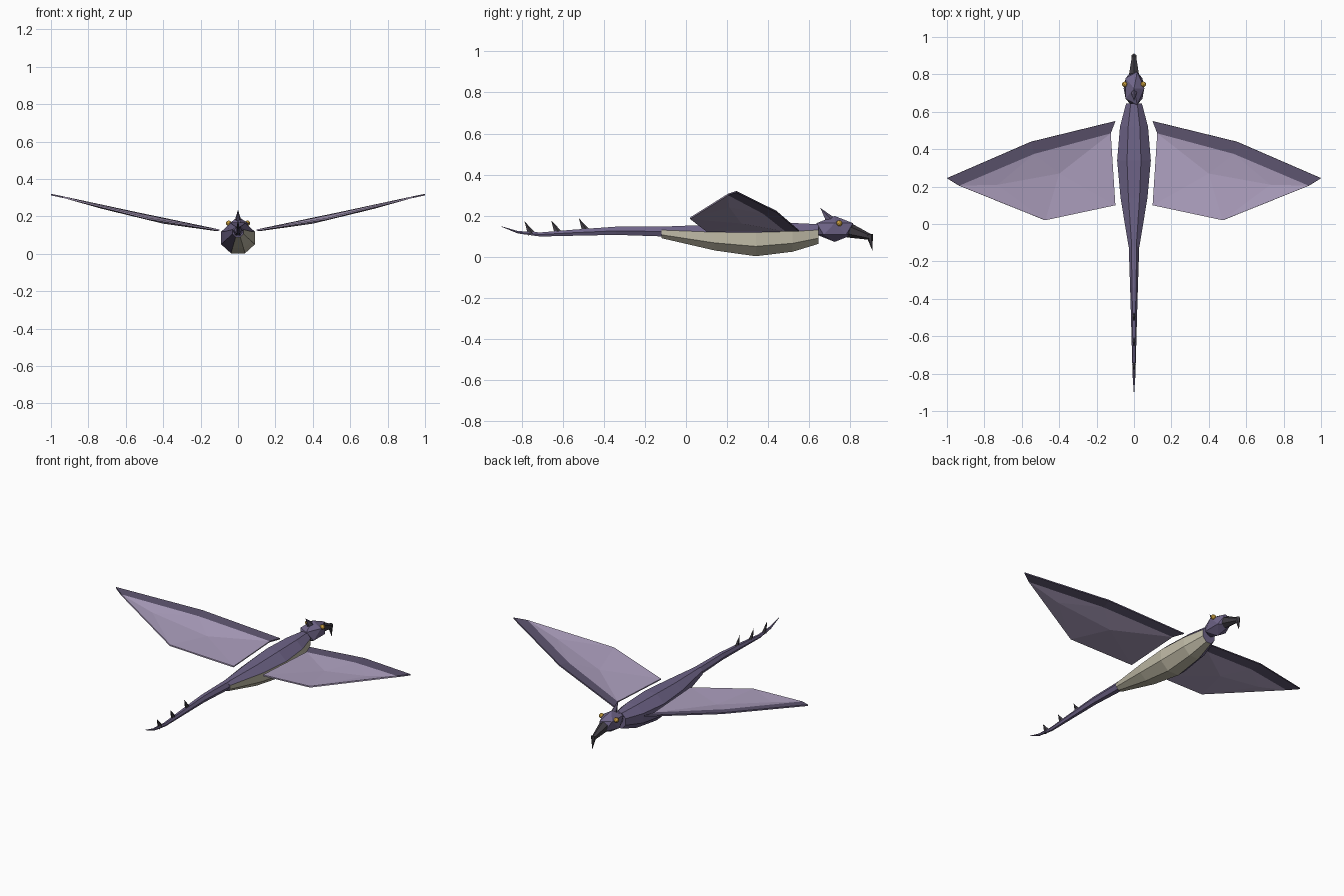
import bpy, bmesh, math
from mathutils import Vector

if "Cube" in bpy.data.objects:
    bpy.data.objects.remove(bpy.data.objects["Cube"])


def material(name, rgb):
    m = bpy.data.materials.new(name)
    m.diffuse_color = (*rgb, 1)
    m.use_nodes = True
    m.node_tree.nodes["Principled BSDF"].inputs["Base Color"].default_value = m.diffuse_color
    return m


HIDE = material("hide", (0.16, 0.13, 0.25))
BELLY = material("belly", (0.52, 0.49, 0.38))
SKIN = material("membrane", (0.42, 0.35, 0.52))
EDGE = material("wing_edge", (0.11, 0.09, 0.16))
HORN = material("horn", (0.05, 0.045, 0.055))
GOLD = material("gold", (0.6, 0.35, 0.05))


def finish(name, bm, mats):
    bmesh.ops.recalc_face_normals(bm, faces=bm.faces)
    me = bpy.data.meshes.new(name)
    bm.to_mesh(me)
    bm.free()
    for m in mats:
        me.materials.append(m)
    ob = bpy.data.objects.new(name, me)
    bpy.context.collection.objects.link(ob)
    return ob


def loft(name, stations, sides, mats, belly_faces=()):
    """Stations along y: (y, z centre, half width, half height), flat side down."""
    bm = bmesh.new()
    k = 1 / math.cos(math.pi / sides)
    rings = []
    for y, z, w, h in stations:
        ring = []
        for i in range(sides):
            a = -math.pi / 2 + (i + 0.5) * 2 * math.pi / sides
            ring.append(bm.verts.new((k * w * math.cos(a), y, z + k * h * math.sin(a))))
        rings.append(ring)
    for p, q in zip(rings, rings[1:]):
        for i in range(sides):
            j = (i + 1) % sides
            f = bm.faces.new((p[i], p[j], q[j], q[i]))
            f.material_index = 1 if i in belly_faces else 0
    bm.faces.new(rings[0])
    bm.faces.new(rings[-1])
    return finish(name, bm, mats)


def spike(name, base, tip, r1, r2, sides, mat, x_scale=1.0):
    """Tapered cone from base to tip, optionally thinned in x."""
    bm = bmesh.new()
    a, b = Vector(base), Vector(tip)
    d = b - a
    bmesh.ops.create_cone(bm, cap_ends=True, segments=sides, radius1=r1, radius2=r2, depth=d.length)
    rot = Vector((0, 0, 1)).rotation_difference(d)
    for v in bm.verts:
        v.co = rot @ v.co
        v.co.x *= x_scale
        v.co += (a + b) / 2
    return finish(name, bm, [mat])


def ball(name, centre, radii, detail, mat):
    bm = bmesh.new()
    bmesh.ops.create_icosphere(bm, subdivisions=detail, radius=1)
    for v in bm.verts:
        v.co = Vector(c + r * p for c, r, p in zip(centre, radii, v.co))
    return finish(name, bm, [mat])


# Body with a pale belly on the lowest three sides
loft("body", [(-0.12, 0.118, 0.029, 0.028), (0.14, 0.093, 0.072, 0.063),
              (0.34, 0.084, 0.09, 0.082), (0.52, 0.094, 0.075, 0.07),
              (0.645, 0.11, 0.042, 0.048)], 8, [HIDE, BELLY], (7, 0, 1))

# Tail, sweeping up at the tip
loft("tail", [(-0.10, 0.122, 0.025, 0.024), (-0.34, 0.126, 0.018, 0.02),
              (-0.54, 0.117, 0.013, 0.015), (-0.71, 0.108, 0.009, 0.01),
              (-0.82, 0.119, 0.006, 0.006), (-0.9, 0.147, 0.001, 0.001)], 6, [HIDE])

# Tail spikes
for n, (y, z, top) in enumerate([(-0.49, 0.125, 0.187), (-0.625, 0.115, 0.177), (-0.755, 0.11, 0.172)]):
    spike(f"tail_spike_{n + 1}", (0, y, z), (0, y - 0.032, top), 0.02, 0, 5, HORN, 0.5)

# Head, crest, hooked beak and eyes
ball("head", (0, 0.725, 0.135), (0.062, 0.104, 0.063), 1, HIDE)
spike("crest", (0, 0.705, 0.172), (0, 0.655, 0.237), 0.026, 0, 5, EDGE, 0.7)
spike("beak", (0, 0.795, 0.128), (0, 0.9, 0.095), 0.036, 0.014, 6, HORN, 0.85)
spike("beak_hook", (0, 0.894, 0.108), (0, 0.908, 0.03), 0.018, 0, 6, HORN, 0.85)
for side, s in (("left", -1), ("right", 1)):
    ball(f"{side}_eye", (s * 0.05, 0.747, 0.163), (0.015,) * 3, 2, GOLD)

# Wings: dark leading edge strip plus sagging membrane, mirrored across x
bm = bmesh.new()
L0, L1, L2, R0, S1, S2, T, R1, A, B = [bm.verts.new(p) for p in (
    (0.10, 0.55, 0.126), (0.55, 0.44, 0.22), (1.0, 0.245, 0.316),
    (0.125, 0.485, 0.126), (0.535, 0.375, 0.213), (0.935, 0.205, 0.303),
    (0.475, 0.02, 0.187), (0.10, 0.10, 0.126),
    (0.40, 0.27, 0.165), (0.73, 0.21, 0.245))]
for f in ((L0, R0, S1, L1), (L1, S1, S2, L2)):
    bm.faces.new(f).material_index = 1
for f in ((R0, R1, A), (R0, A, S1), (S1, A, B), (S1, B, S2), (S2, B, T), (T, B, A), (T, A, R1)):
    bm.faces.new(f)
wings = finish("wings", bm, [SKIN, EDGE])
solid = wings.modifiers.new("thickness", "SOLIDIFY")
solid.thickness = 0.008
solid.offset = 0
wings.modifiers.new("mirror", "MIRROR")
